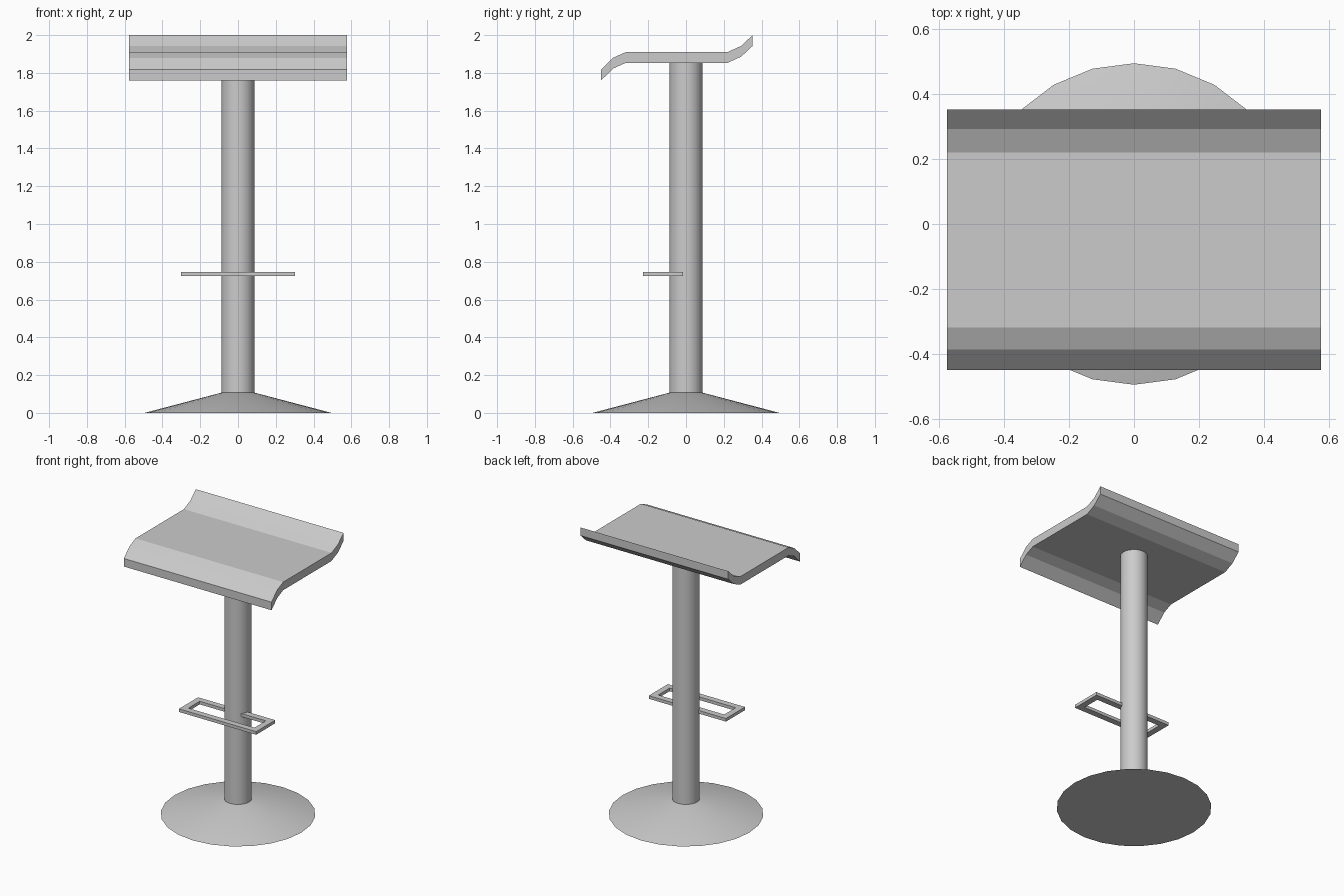
import bpy, bmesh

if "Cube" in bpy.data.objects:
    bpy.data.objects.remove(bpy.data.objects["Cube"])


def finish(name, bm, smooth=False):
    bmesh.ops.recalc_face_normals(bm, faces=bm.faces)
    mesh = bpy.data.meshes.new(name)
    bm.to_mesh(mesh)
    bm.free()
    obj = bpy.data.objects.new(name, mesh)
    bpy.context.collection.objects.link(obj)
    if smooth:
        bpy.ops.object.select_all(action='DESELECT')
        bpy.context.view_layer.objects.active = obj
        obj.select_set(True)
        bpy.ops.object.shade_smooth_by_angle(angle=0.52)
    return obj


def round_part(name, r_bottom, r_top, z0, z1):
    bm = bmesh.new()
    bmesh.ops.create_cone(bm, cap_ends=True, segments=24, radius1=r_bottom,
                          radius2=r_top, depth=z1 - z0)
    bmesh.ops.translate(bm, verts=bm.verts, vec=(0, 0, (z0 + z1) / 2))
    return finish(name, bm, smooth=True)


# Flared base and column
round_part("base", 0.495, 0.088, 0.0, 0.107)
round_part("column", 0.088, 0.088, 0.105, 1.855)

# Seat: side profile (y, z) extruded across x
top = [(-0.449, 1.818), (-0.386, 1.88), (-0.319, 1.91),
       (0.22, 1.91), (0.292, 1.943), (0.353, 2.0)]
t = 0.057
half = 0.576
bm = bmesh.new()
rows = []
for y, z in top:
    rows.append([bm.verts.new((x, y, zz)) for x, zz in
                 ((-half, z), (half, z), (half, z - t), (-half, z - t))])
for a, b in zip(rows, rows[1:]):
    for i in range(4):
        j = (i + 1) % 4
        bm.faces.new((a[i], a[j], b[j], b[i]))
bm.faces.new(rows[0])
bm.faces.new(rows[-1])
finish("seat", bm)

# Footrest: flat rectangular frame whose back rail runs into the column
x0, y0, y1, w = 0.301, -0.228, -0.015, 0.043
bm = bmesh.new()


def loop(d):
    return [bm.verts.new((x, y, 0.725)) for x, y in
            ((-x0 + d, y0 + d), (x0 - d, y0 + d), (x0 - d, y1 - d), (-x0 + d, y1 - d))]


outer, inner = loop(0), loop(w)
for i in range(4):
    j = (i + 1) % 4
    bm.faces.new((outer[i], outer[j], inner[j], inner[i]))
ext = bmesh.ops.extrude_face_region(bm, geom=bm.faces[:], use_keep_orig=True)
bmesh.ops.translate(bm, vec=(0, 0, 0.022),
                    verts=[v for v in ext["geom"] if isinstance(v, bmesh.types.BMVert)])
finish("footrest", bm)
